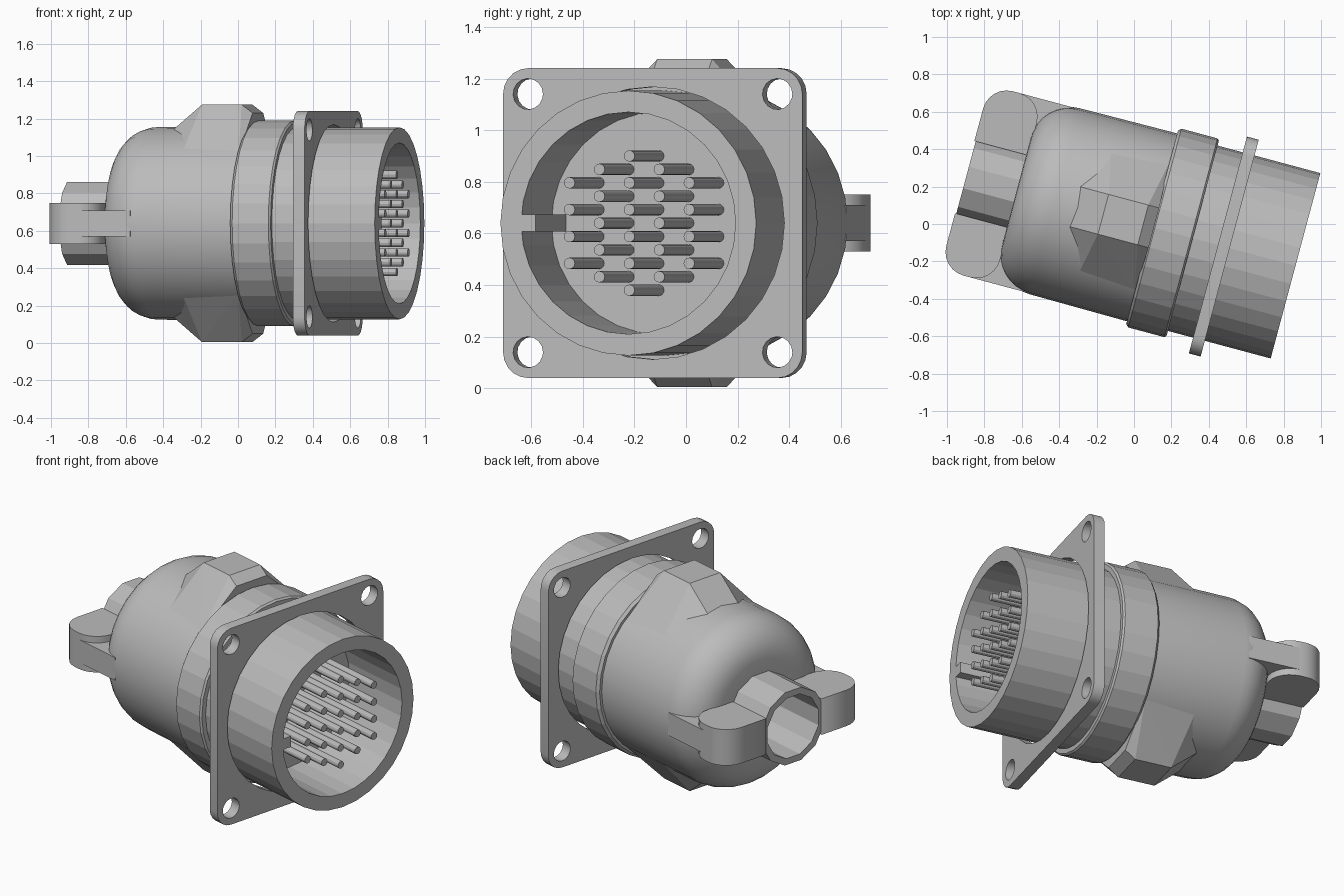
import bpy, bmesh, math
from mathutils import Matrix, Vector

if "Cube" in bpy.data.objects:
    bpy.data.objects.remove(bpy.data.objects["Cube"], do_unlink=True)

# Everything is modelled along +x, then turned and lifted into place
PLACE = Matrix.Translation((0, 0.008, 0.64)) @ Matrix.Rotation(math.radians(-15), 4, 'Z')

grey = bpy.data.materials.new("plain_grey")
grey.use_nodes = True
grey.diffuse_color = (0.5, 0.5, 0.5, 1)
grey.node_tree.nodes["Principled BSDF"].inputs["Base Color"].default_value = (0.5, 0.5, 0.5, 1)


def add_object(name, mesh, smooth=False):
    mesh.transform(PLACE)
    mesh.materials.clear()
    mesh.materials.append(grey)
    obj = bpy.data.objects.new(name, mesh)
    bpy.context.scene.collection.objects.link(obj)
    if smooth:
        bpy.ops.object.select_all(action='DESELECT')
        obj.select_set(True)
        bpy.context.view_layer.objects.active = obj
        bpy.ops.object.shade_smooth_by_angle(angle=math.radians(20))
    return obj


def from_bmesh(name, bm, smooth=False):
    bmesh.ops.recalc_face_normals(bm, faces=bm.faces)
    mesh = bpy.data.meshes.new(name)
    bm.to_mesh(mesh)
    bm.free()
    return add_object(name, mesh, smooth)


def lathe(name, profile, sides=32, closed=False, turn=0, smooth=False):
    """Spin a list of (along, radius) points round the x axis."""
    bm = bmesh.new()
    verts = [bm.verts.new((u, 0, r)) for u, r in profile]
    ends = verts + verts[:1] if closed else verts
    edges = [bm.edges.new(pair) for pair in zip(ends, ends[1:])]
    bmesh.ops.spin(bm, geom=verts + edges, cent=(0, 0, 0), axis=(1, 0, 0),
                   angle=math.tau, steps=sides, use_merge=True)
    bmesh.ops.remove_doubles(bm, verts=bm.verts, dist=0.0001)
    bmesh.ops.rotate(bm, verts=bm.verts, matrix=Matrix.Rotation(turn, 3, 'X'))
    return from_bmesh(name, bm, smooth)


def arc(cx, cy, r, start, end, steps):
    angles = [math.radians(start + (end - start) * i / steps) for i in range(steps + 1)]
    return [(cx + r * math.cos(a), cy + r * math.sin(a)) for a in angles]


def plate(name, loops, half_depth, matrix):
    """Extrude a flat outline; further loops become holes."""
    curve = bpy.data.curves.new(name, 'CURVE')
    curve.dimensions = '2D'
    curve.fill_mode = 'BOTH'
    curve.extrude = half_depth
    for loop in loops:
        spline = curve.splines.new('POLY')
        spline.points.add(len(loop) - 1)
        for point, (x, y) in zip(spline.points, loop):
            point.co = (x, y, 0, 1)
        spline.use_cyclic_u = True
    temp = bpy.data.objects.new(name + "_outline", curve)
    bpy.context.scene.collection.objects.link(temp)
    graph = bpy.context.evaluated_depsgraph_get()
    mesh = bpy.data.meshes.new_from_object(temp.evaluated_get(graph))
    bpy.data.objects.remove(temp, do_unlink=True)
    bpy.data.curves.remove(curve)
    mesh.name = name
    mesh.transform(matrix)
    return add_object(name, mesh)


def box(name, low, high):
    bm = bmesh.new()
    bmesh.ops.create_cube(bm, size=1)
    low, high = Vector(low), Vector(high)
    for v in bm.verts:
        v.co = (low + high) / 2 + v.co * (high - low)
    return from_bmesh(name, bm)


# Front barrel with the insert face at the bottom of its socket
lathe("front_barrel", [(0.44, 0), (0.44, 0.43), (0.894, 0.43), (0.894, 0.513),
                       (0.30, 0.513), (0.30, 0)])

# Raised collar behind the flange
lathe("collar", [(0.10, 0.45), (0.10, 0.535), (0.115, 0.55), (0.315, 0.55),
                 (0.325, 0.54), (0.325, 0.45)], closed=True)

# Rear shell with a rounded shoulder and a cable bore
shoulder = arc(-0.44, 0.305, 0.21, 90, 180, 8)
lathe("rear_shell", [(0.11, 0), (0.11, 0.52)] + shoulder
      + [(-0.65, 0.19), (-0.45, 0.19), (-0.45, 0)], smooth=True)

# Square flange with rounded corners, four bolt holes and a barrel opening
outline = []
for i, (sx, sy) in enumerate([(1, 1), (-1, 1), (-1, -1), (1, -1)]):
    outline += arc(sx * 0.5, sy * 0.5, 0.1, 90 * i, 90 * i + 90, 5)
holes = [arc(sx * 0.5, sy * 0.5, 0.06, 0, 345, 15) for sx in (-1, 1) for sy in (-1, 1)]
holes.append(arc(0, 0, 0.528, 0, 348.75, 31))
upright = Matrix(((0, 0, 1, 0.497), (1, 0, 0, 0), (0, 1, 0, 0), (0, 0, 0, 1)))
plate("flange", [outline] + holes, 0.0325, upright)

# Contact pins in staggered rows
pins = bmesh.new()
for row in range(-5, 6):
    if abs(row) == 5:
        columns = [0]
    else:
        columns = [-0.24, 0, 0.24] if row % 2 else [-0.12, 0.12]
    for v in columns:
        spot = Matrix.Translation((0.65, v, row * 0.052)) @ Matrix.Rotation(math.pi / 2, 4, 'Y')
        bmesh.ops.create_cone(pins, cap_ends=True, segments=12, radius1=0.022,
                              radius2=0.022, depth=0.46, matrix=spot)
from_bmesh("contact_pins", pins, smooth=True)

# Key rib inside the socket
box("key_rib", (0.43, -0.45, -0.033), (0.894, -0.372, 0.033))

# Wedge pads above and below the rear shell
for name, sz in (("top_pad", 1), ("bottom_pad", -1)):
    bm = bmesh.new()
    for u, v, z in [(-0.17, 0.11, 0.635), (0.05, 0.11, 0.635), (0.11, 0.11, 0.59),
                    (-0.33, 0.11, 0.50), (-0.22, 0.36, 0.36), (0.10, 0.36, 0.37)]:
        for sv in (-1, 1):
            bm.verts.new((u, v * sv, z * sz))
    bmesh.ops.convex_hull(bm, input=bm.verts)
    from_bmesh(name, bm)

# Cable clamp: tube, two rounded ears and the bars that join them to the shell
lathe("clamp_tube", [(-0.93, 0.19), (-0.93, 0.23), (-0.55, 0.23), (-0.55, 0.19)],
      sides=12, closed=True, turn=math.pi / 12)
for name, s in (("left", 1), ("right", -1)):
    ear = ([(-0.64, 0.2)] + arc(-0.77, 0.38, 0.13, 0, 90, 6)
           + arc(-0.807, 0.38, 0.13, 90, 180, 6) + [(-0.937, 0.2)])
    plate(name + "_clamp_ear", [[(u, v * s) for u, v in ear]], 0.11, Matrix())
    low, high = sorted((0.37 * s, 0.51 * s))
    box(name + "_clamp_bar", (-0.80, low, -0.07), (-0.46, high, 0.07))
